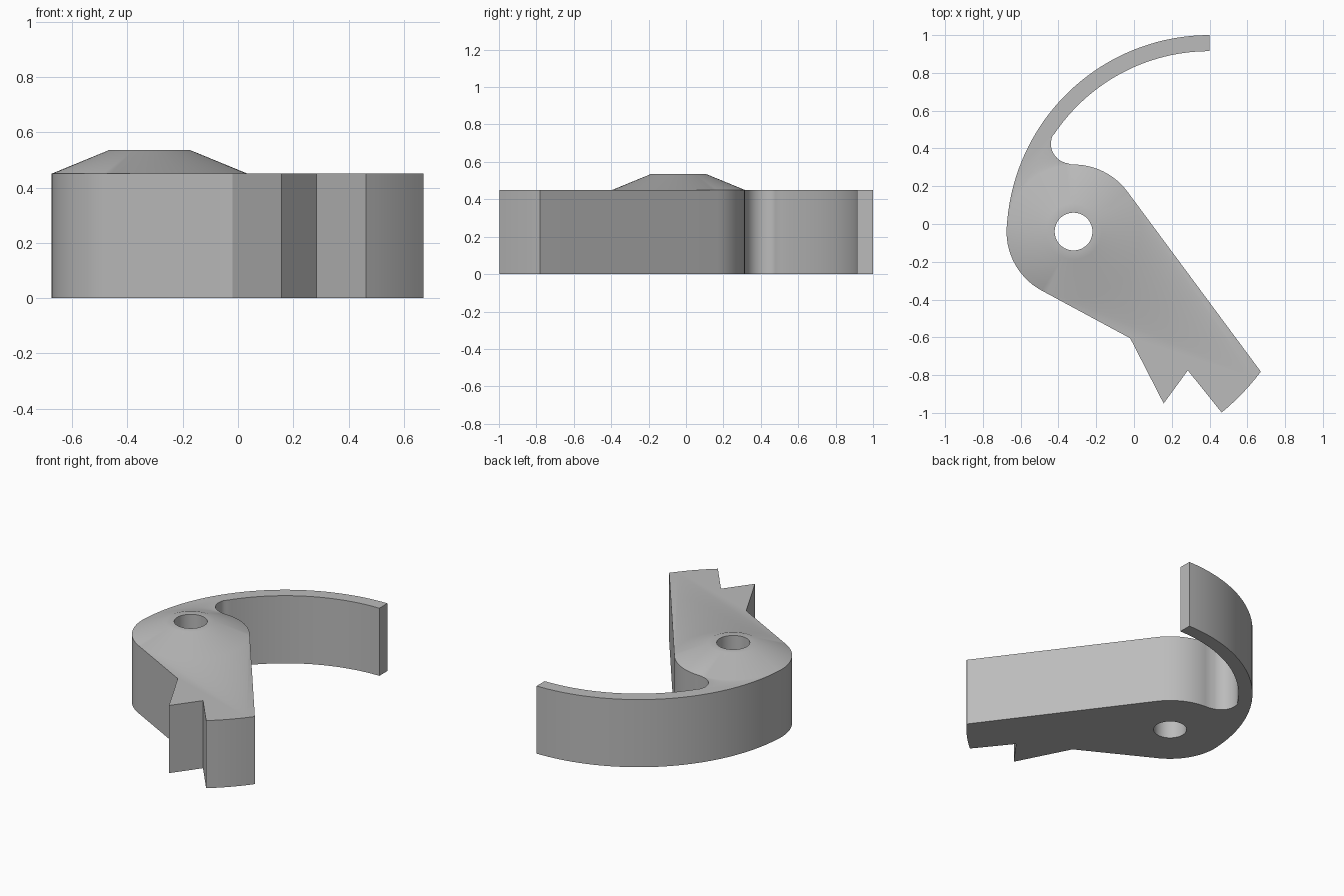
import bpy, bmesh
from math import cos, sin, radians

cube = bpy.data.objects.get("Cube")
if cube:
    bpy.data.objects.remove(cube)

HEIGHT, TOP = 0.45, 0.535
HUB, ARM = (-0.32, -0.04), (0.4, -0.075)
HUB_R, HOLE_R, CREST_R = 0.355, 0.1, 0.148


def arc(centre, r, start, end, n):
    steps = [radians(start + (end - start) * i / n) for i in range(n + 1)]
    return [(centre[0] + r * cos(a), centre[1] + r * sin(a)) for a in steps]


# Hub circle split where the arm and the tail leave it
TAIL_TOP, FILLET, OUTER, TAIL_LOW = 36, 91.8, 177.2, 241.6
SPLITS = [(TAIL_TOP, FILLET, 12), (FILLET, OUTER, 16),
          (OUTER, TAIL_LOW, 14), (TAIL_LOW, TAIL_TOP + 360, 30)]


def hub_arcs(r):
    return [arc(HUB, r, *s) for s in SPLITS]


def hub_ring(r):
    return [p for part in hub_arcs(r) for p in part[:-1]]


hub_right, hub_arm, hub_left, hub_tail = hub_arcs(HUB_R)

# Curved arm: fillet, inner arc, outer arc
arm_edge = (arc((-0.335, 0.425), 0.105, 271.8, 146, 14)[1:-1]
            + arc(ARM, 0.99, 146, 90, 28)
            + arc(ARM, 1.075, 90, OUTER, 40)[:-1])
# Notched tail
tail_edge = ([(-0.02, -0.605), (0.157, -0.95), (0.285, -0.775)]
             + arc(HUB, 1.238, -50.7, -36.8, 6))

outline = hub_right + arm_edge + hub_left + tail_edge
arm_plate = arm_edge + hub_arm[::-1]
tail_plate = tail_edge + hub_tail[::-1]

bm = bmesh.new()


def at(points, z):
    return [bm.verts.new((x, y, z)) for x, y in points]


def band(lower, z0, upper, z1):
    a, b = at(lower, z0), at(upper, z1)
    for i in range(len(a)):
        j = (i + 1) % len(a)
        bm.faces.new((a[i], a[j], b[j], b[i]))


# Side walls and flat plates
band(outline, 0, outline, HEIGHT)
for z in (0, HEIGHT):
    for plate in (arm_plate, tail_plate):
        bm.faces.new(at(plate, z))

# Hub underside, cone, crest and through hole
section = [(HOLE_R, 0), (HUB_R, 0), (HUB_R, HEIGHT), (CREST_R, TOP),
           (HOLE_R, TOP), (HOLE_R, 0)]
for k, ((r0, z0), (r1, z1)) in enumerate(zip(section, section[1:])):
    if k != 1:  # the outer wall already exists
        band(hub_ring(r0), z0, hub_ring(r1), z1)

bmesh.ops.remove_doubles(bm, verts=bm.verts, dist=0.001)
bmesh.ops.recalc_face_normals(bm, faces=bm.faces)
mesh = bpy.data.meshes.new("pawl_lever")
bm.to_mesh(mesh)
bm.free()

# Single grey material
grey = bpy.data.materials.new("plain grey")
grey.use_nodes = True
colour = (0.5, 0.5, 0.5, 1)
grey.diffuse_color = colour
grey.node_tree.nodes["Principled BSDF"].inputs["Base Color"].default_value = colour
mesh.materials.append(grey)

pawl = bpy.data.objects.new("pawl_lever", mesh)
bpy.context.collection.objects.link(pawl)
bpy.ops.object.select_all(action="DESELECT")
pawl.select_set(True)
bpy.context.view_layer.objects.active = pawl
bpy.ops.object.shade_smooth_by_angle(angle=radians(30))
